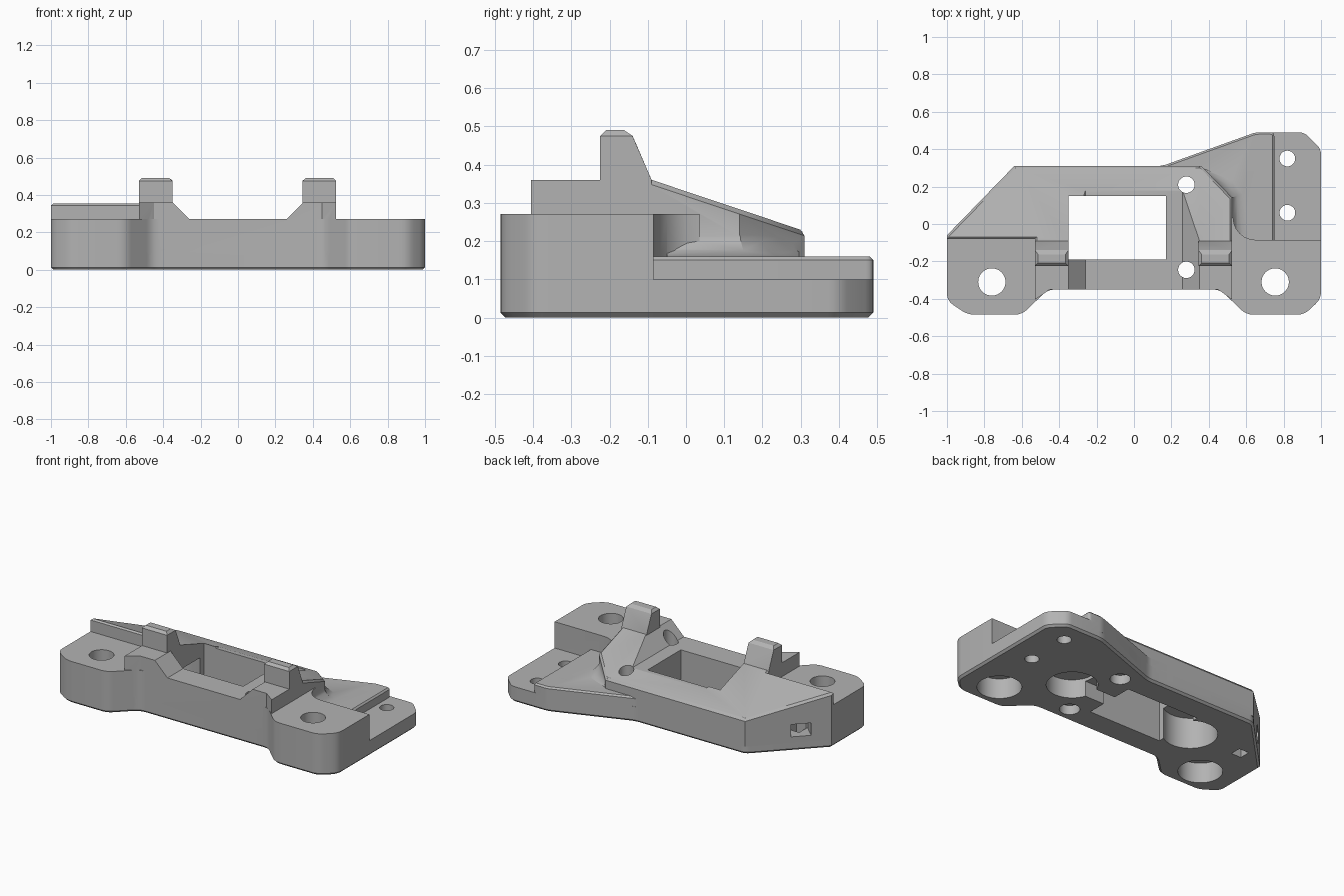
import bpy, bmesh, math
from mathutils import Vector

if "Cube" in bpy.data.objects:
    bpy.data.objects.remove(bpy.data.objects["Cube"])

grey = bpy.data.materials.new("plain grey")
grey.use_nodes = True
tone = (0.45, 0.45, 0.45, 1)
grey.diffuse_color = tone
grey.node_tree.nodes["Principled BSDF"].inputs["Base Color"].default_value = tone


def finish(name, bm):
    bmesh.ops.recalc_face_normals(bm, faces=bm.faces)
    mesh = bpy.data.meshes.new(name)
    bm.to_mesh(mesh)
    bm.free()
    mesh.materials.append(grey)
    obj = bpy.data.objects.new(name, mesh)
    bpy.context.collection.objects.link(obj)
    return obj


def loft(rings):
    """Closed solid through matching rings of 3D points."""
    bm = bmesh.new()
    loops = [[bm.verts.new(p) for p in ring] for ring in rings]
    count = len(loops[0])
    for low, high in zip(loops, loops[1:]):
        for i in range(count):
            j = (i + 1) % count
            bm.faces.new((low[i], low[j], high[j], high[i]))
    bm.faces.new(loops[0][::-1])
    bm.faces.new(loops[-1])
    bmesh.ops.recalc_face_normals(bm, faces=bm.faces)
    return bm


def prism(outline, low, high):
    return loft([[(x, y, z) for x, y in outline] for z in (low, high)])


def bar_x(profile, x0, x1):
    return loft([[(x, y, z) for y, z in profile] for x in (x0, x1)])


def chamfer(bm, rule, width):
    edges = [e for e in bm.edges if rule(e, (e.verts[0].co + e.verts[1].co) / 2)]
    bmesh.ops.bevel(bm, geom=edges, offset=width, segments=1, affect="EDGES")


def at_height(z):
    return lambda e, mid: all(abs(v.co.z - z) < 1e-4 for v in e.verts)


def rounded(path, radius, steps=4):
    """Round the inner corners of an open path."""
    pts = [Vector(p) for p in path]
    out = [pts[0]]
    for a, b, c in zip(pts, pts[1:], pts[2:]):
        start = b + (a - b).normalized() * radius
        end = b + (c - b).normalized() * radius
        for k in range(steps + 1):
            t = k / steps
            out.append(start * (1 - t) ** 2 + b * 2 * t * (1 - t) + end * t * t)
    return [tuple(p) for p in out + [pts[-1]]]


def circle(x, y, r, n=40):
    return [(x + r * math.cos(math.tau * i / n), y + r * math.sin(math.tau * i / n))
            for i in range(n)]


def box(x0, x1, y0, y1):
    return [(x0, y0), (x1, y0), (x1, y1), (x0, y1)]


def combine(target, bm, operation):
    tool = finish("helper", bm)
    tool.hide_render = True
    mod = target.modifiers.new(operation, "BOOLEAN")
    mod.operation, mod.solver, mod.object = operation, "EXACT", tool
    bpy.context.view_layer.objects.active = target
    bpy.ops.object.modifier_apply(modifier=mod.name)
    bpy.data.objects.remove(tool)


# Front edge shared by the base and the raised deck
front = rounded([(-1, -0.07), (-1, -0.41), (-0.89, -0.485), (-0.6, -0.485), (-0.46, -0.35),
                 (0.46, -0.35), (0.6, -0.485), (0.91, -0.485), (1, -0.4), (1, -0.085)], 0.04)
back = rounded([(1, 0), (1, 0.4), (0.91, 0.49), (0.65, 0.49), (0.15, 0.31),
                (-0.64, 0.31), (-1, -0.06)], 0.03)

# Base plate with a chamfered underside
base = prism(front + back[1:], 0, 0.10)
chamfer(base, at_height(0), 0.013)
body = finish("bracket_body", base)

# Terrace behind the left pad
terrace_edge = rounded([(0.75, -0.2), (0.75, 0.49), (0.65, 0.49), (0.15, 0.31), (0.0, 0.31)], 0.02)
terrace = prism(terrace_edge + [(0, -0.2)], 0.05, 0.16)
chamfer(terrace, at_height(0.16), 0.01)
combine(body, terrace, "UNION")

# Deck carrying both mounting pads, with a coved inner corner
cove = [(0.65 + 0.12 * math.cos(a), 0.035 + 0.12 * math.sin(a))
        for a in [math.radians(270 - 15 * i) for i in range(7)]]
deck = prism(front + cove + [(0.5, 0.035), (0.5, -0.065), (-0.99, -0.065)], 0.05, 0.27)
combine(body, deck, "UNION")

# Sloping housing with chamfered rim
housing = prism([(-1, -0.08), (-0.53, -0.08), (-0.53, -0.405), (-0.45, -0.35), (0.45, -0.35),
                 (0.525, -0.405), (0.525, 0.14), (0.36, 0.31), (-0.64, 0.31), (-1, -0.06)],
                0.05, 0.36)
cut = bmesh.ops.bisect_plane(housing, geom=housing.verts[:] + housing.edges[:] + housing.faces[:],
                             plane_co=(0, -0.09, 0.36), plane_no=(0, 0.335, 1), clear_outer=True)
bmesh.ops.holes_fill(housing, edges=[e for e in cut["geom_cut"] if isinstance(e, bmesh.types.BMEdge)])
bmesh.ops.recalc_face_normals(housing, faces=housing.faces)
housing.normal_update()


def is_rim(e, mid):
    tilt = sorted(f.normal.z for f in e.link_faces)
    return mid.z > 0.2 and mid.y > -0.085 and tilt[0] < 0.1 and tilt[-1] > 0.8


chamfer(housing, is_rim, 0.012)
combine(body, housing, "UNION")

# Coved skirt where the housing meets the terrace
skirt = []
for z, d in ((0.14, 0.07), (0.16, 0.06), (0.175, 0.03), (0.2, 0.01), (0.225, 0)):
    skirt.append([(x, y, z) for x, y in [(0.4, -0.05), (0.52 + d, -0.05), (0.52 + d, 0.14 + d / 3),
                                       (0.47 + d * 0.8, 0.19 + d * 0.8), (0.35, 0.305), (0.3, 0.25)]])
combine(body, loft(skirt), "UNION")

# Saddle across the middle
saddle = [(-0.26, 0.27), (0.26, 0.27), (0.45, 0.46), (-0.45, 0.46)]
combine(body, loft([[(x, y, z) for x, z in saddle] for y in (-0.6, 0.6)]), "DIFFERENCE")

# Two upright lugs
for x0 in (-0.53, 0.345):
    lug = bar_x([(-0.225, 0.3), (-0.225, 0.49), (-0.146, 0.49), (-0.09, 0.36), (-0.09, 0.3)],
                x0, x0 + 0.18)
    chamfer(lug, at_height(0.49), 0.016)
    combine(body, lug, "UNION")

# Window, underside bores, wire slot and screw holes: outline, bottom, top
cuts = [(box(-0.35, 0.17, -0.19, 0.15), -0.1, 0.6),
        (circle(0.45, -0.02, 0.15), -0.1, 0.12),
        (circle(-0.44, -0.02, 0.16), -0.1, 0.2),
        (box(0.1, 0.4, -0.07, 0.03), -0.1, 0.1),
        (box(-0.835, -0.765, -0.035, 0.035), -0.1, 0.13)]
for x in (-0.76, 0.755):
    cuts += [(circle(x, -0.31, 0.073), -0.1, 0.6), (circle(x, -0.31, 0.13), -0.1, 0.13)]
for y in (-0.245, 0.21):
    cuts += [(circle(0.28, y, 0.044), -0.1, 0.6), (circle(0.28, y, 0.06), -0.1, 0.06)]
for y in (0.06, 0.35):
    cuts.append((circle(0.82, y, 0.042), -0.1, 0.6))
for outline, low, high in cuts:
    combine(body, prism(outline, low, high), "DIFFERENCE")

# Wire port through the slanted end wall
inner, outward, side = Vector((-0.80, 0)), Vector((-0.717, 0.697)), Vector((0.697, 0.717)) * 0.06
port = [inner - side, inner + side, inner + side + outward * 0.2, inner - side + outward * 0.2]
combine(body, prism([tuple(p) for p in port], 0.09, 0.17), "DIFFERENCE")

bpy.ops.object.select_all(action="DESELECT")
body.select_set(True)
bpy.context.view_layer.objects.active = body
bpy.ops.object.shade_smooth_by_angle(angle=math.radians(30))
